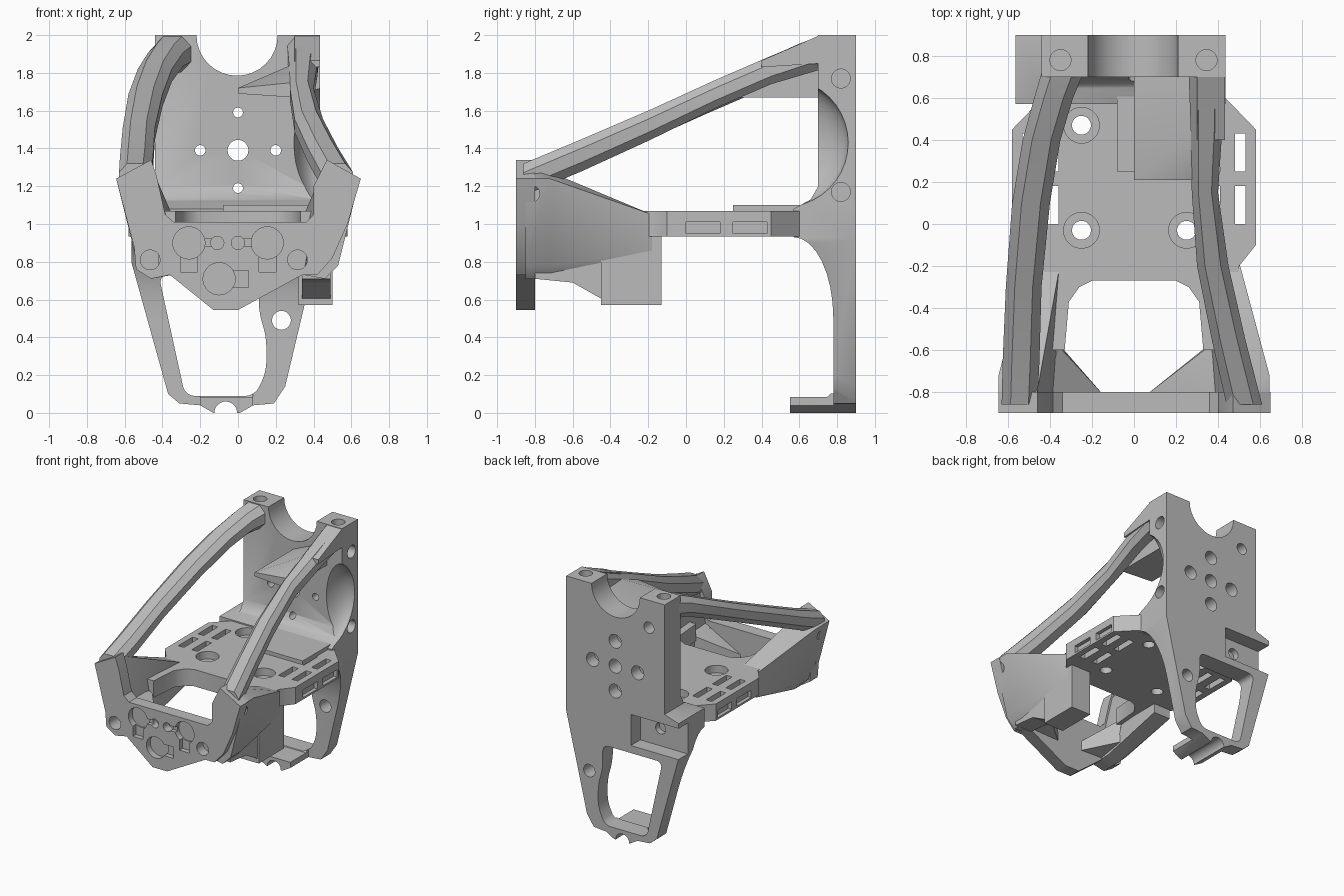
import bpy, bmesh, math
from mathutils import Vector, Matrix

if "Cube" in bpy.data.objects:
    bpy.data.objects.remove(bpy.data.objects["Cube"], do_unlink=True)

grey = bpy.data.materials.new("light grey plastic")
grey.use_nodes = True
grey.diffuse_color = (0.5, 0.5, 0.5, 1)
grey.node_tree.nodes["Principled BSDF"].inputs["Base Color"].default_value = (0.5, 0.5, 0.5, 1)


def finish(name, bm):
    bmesh.ops.recalc_face_normals(bm, faces=bm.faces)
    mesh = bpy.data.meshes.new(name)
    bm.to_mesh(mesh)
    bm.free()
    mesh.materials.append(grey)
    obj = bpy.data.objects.new(name, mesh)
    bpy.context.collection.objects.link(obj)
    return obj


def prism(name, pts, axis, a, b, r=0):
    """Extrude a 2D outline along an axis, with optional rounded corners."""
    place = {"x": lambda p, t: (t, p[0], p[1]), "y": lambda p, t: (p[0], t, p[1]),
             "z": lambda p, t: (p[0], p[1], t)}[axis]
    bm = bmesh.new()
    ends = [[bm.verts.new(place(p, t)) for p in pts] for t in (a, b)]
    for ring in ends:
        bm.faces.new(ring)
    sides = []
    for i in range(len(pts)):
        j = (i + 1) % len(pts)
        bm.faces.new((ends[0][i], ends[0][j], ends[1][j], ends[1][i]))
        sides.append(bm.edges.get((ends[0][i], ends[1][i])))
    bmesh.ops.recalc_face_normals(bm, faces=bm.faces)
    if r:
        bmesh.ops.bevel(bm, geom=sides, offset=r, segments=5, profile=0.5, affect="EDGES")
    return finish(name, bm)


def box(name, x, y, z):
    return prism(name, [(x[0], y[0]), (x[1], y[0]), (x[1], y[1]), (x[0], y[1])], "z", *z)


def rod(axis, center, r, depth):
    bm = bmesh.new()
    turn = Vector(axis).to_track_quat("Z", "Y").to_matrix().to_4x4()
    bmesh.ops.create_cone(bm, cap_ends=True, segments=32, radius1=r, radius2=r, depth=depth,
                          matrix=Matrix.Translation(center) @ turn)
    return finish("cutter", bm)


def hull(name, pts):
    bm = bmesh.new()
    for p in pts:
        bm.verts.new(p)
    out = bmesh.ops.convex_hull(bm, input=bm.verts)
    loose = {v for v in out["geom_interior"] + out["geom_unused"] if isinstance(v, bmesh.types.BMVert)}
    bmesh.ops.delete(bm, geom=list(loose), context="VERTS")
    return finish(name, bm)


def cut(obj, tool, operation="DIFFERENCE"):
    mod = obj.modifiers.new("cut", "BOOLEAN")
    mod.operation, mod.object, mod.solver = operation, tool, "EXACT"
    bpy.context.view_layer.objects.active = obj
    bpy.ops.object.modifier_apply(modifier=mod.name)
    bpy.data.objects.remove(tool, do_unlink=True)


X, Y, Z = (1, 0, 0), (0, 1, 0), (0, 0, 1)

# Back plate: front outline intersected with its side profile
plate = prism("back_plate", [(-0.44, 2), (-0.44, 1.12), (-0.565, 1.08), (-0.565, 0.8), (-0.37, 0.1),
              (-0.31, 0.05), (-0.2, 0.04), (-0.13, 0), (0.01, 0), (0.08, 0.04), (0.19, 0.05),
              (0.25, 0.14), (0.435, 0.92), (0.435, 2)], "y", 0.5, 0.9)
arc = [(0.57 + 0.21 * math.sin(a), 0.5 + 0.43 * math.cos(a))
       for a in (i * math.pi / 16 for i in range(9))]
profile = prism("cutter", [(0.95, 2.1), (0.7, 2.1), (0.7, 1.2), (0.66, 1.13), (0.57, 1.08)] + arc +
                [(0.78, 0.12), (0.75, 0.085), (0.55, 0.085), (0.55, -0.1), (0.95, -0.1)], "x", -1, 1)
cut(plate, profile, "INTERSECT")
cut(plate, prism("cutter", [(-0.42, 0.73), (-0.28, 0.09), (0.09, 0.09), (0.15, 0.22), (0.15, 0.4),
                            (0.11, 0.54), (0.11, 0.73)], "y", 0.4, 1, 0.05))
cut(plate, rod(Y, (-0.005, 0.8, 2), 0.215, 1))
cut(plate, rod(Y, (-0.065, 0.7, 0), 0.06, 1))
cut(plate, box("cutter", (-0.7, -0.14), (0.78, 1), (0.79, 1.04)))
for x in ((-0.7, -0.2), (0.08, 0.6)):
    cut(plate, box("cutter", x, (0.4, 0.78), (-0.1, 0.2)))

# Rounded scoop in the side of the plate
bm = bmesh.new()
bmesh.ops.create_uvsphere(bm, u_segments=32, v_segments=20, radius=0.34,
                          matrix=Matrix.Translation((0.44, 0.52, 1.43)) @ Matrix.Diagonal((0.5, 1, 1, 1)))
cut(plate, finish("cutter", bm))

# Plate holes: motor pattern, back screws, side screws and top screws
for x, z, r in [(0, 1.39, 0.055), (0.2, 1.39, 0.028), (-0.2, 1.39, 0.028), (0, 1.59, 0.026), (0, 1.19, 0.026)]:
    cut(plate, rod(Y, (x, 0.8, z), r, 0.6))
    cut(plate, rod(Y, (x, 0.9, z), 0.055, 0.2))
cut(plate, rod(Y, (0.23, 0.8, 0.49), 0.05, 0.6))
for x, z in [(-0.3, 1.78), (-0.32, 0.93)]:
    cut(plate, rod(Y, (x, 0.85, z), 0.045, 0.24))
for z in (1.77, 1.17):
    cut(plate, rod(X, (0.43, 0.82, z), 0.05, 0.3))
for x in (-0.35, 0.345):
    cut(plate, rod(Z, (x, 0.78, 2), 0.05, 0.3))

# Equipment shelf with curved front edge
half = [(0.2, -0.27), (0.26, -0.3), (0.31, -0.37), (0.33, -0.6), (0.45, -0.6), (0.5, -0.2), (0.58, -0.1),
        (0.58, 0.45), (0.435, 0.6), (0.435, 0.69)]
shelf = prism("shelf", half + [(-x, y) for x, y in reversed(half)], "z", 0.935, 1.07)
for x, y in [(-0.25, 0.47), (-0.25, -0.03), (0.25, -0.03), (0.25, 0.47)]:
    cut(shelf, rod(Z, (x, y, 1), 0.045, 0.4))
    cut(shelf, rod(Z, (x, y, 1.07), 0.085, 0.12))
for s in (-1, 1):
    for y0, y1 in [(0, 0.18), (0.25, 0.43)]:
        for x in (0.385, 0.505):
            cut(shelf, box("cutter", (s * x - 0.025, s * x + 0.025), (y0, y1), (0.8, 1.2)))
        cut(shelf, box("cutter", (s * 0.58 - 0.03, s * 0.58 + 0.03), (y0, y1), (0.95, 1.01)))
box("shelf_pad", (-0.08, 0.4), (0.25, 0.71), (1.06, 1.1))

# Gusset and lug between plate and left arm
hull("arm_gusset", [(0, 0.71, 1.69), (0.3, 0.71, 1.67), (0.3, 0.71, 1.85), (0, 0.71, 1.72),
                    (0, 0.21, 1.69), (0.3, 0.21, 1.67), (0.3, 0.21, 1.75), (0, 0.21, 1.72),
                    (0.3, 0.45, 1.85)])
prism("arm_lug", [(0.4, 1.83), (0.71, 1.85), (0.71, 2), (0.4, 1.865)], "x", 0.3, 0.434)


# Swept arms with eight-sided sections: y, inner x, outer x, bottom z, top z
def arm(name, stations):
    bm = bmesh.new()
    rings = []
    for y, x0, x1, z0, z1 in stations:
        a, b = (x1 - x0) * 0.25, (z1 - z0) * 0.28
        ring = [(x0 + a, z0), (x1 - a, z0), (x1, z0 + b), (x1, z1 - b),
                (x1 - a, z1), (x0 + a, z1), (x0, z1 - b), (x0, z0 + b)]
        rings.append([bm.verts.new((x, y, z)) for x, z in ring])
    for lo, hi in zip(rings, rings[1:]):
        for i in range(8):
            bm.faces.new((lo[i], lo[i - 1], hi[i - 1], hi[i]))
    bm.faces.new(rings[0])
    bm.faces.new(rings[-1])
    return finish(name, bm)


arm("right_arm", [(0.72, -0.44, -0.24, 1.81, 2), (0.6, -0.475, -0.29, 1.79, 1.955),
                  (0.4, -0.53, -0.35, 1.71, 1.865), (0.1, -0.58, -0.4, 1.58, 1.73),
                  (-0.3, -0.61, -0.44, 1.4, 1.555), (-0.65, -0.625, -0.45, 1.24, 1.4),
                  (-0.86, -0.63, -0.46, 1.15, 1.32)])
arm("left_arm", [(0.72, 0.26, 0.43, 1.82, 2), (0.45, 0.27, 0.42, 1.74, 1.89),
                 (0.15, 0.275, 0.4, 1.61, 1.76), (-0.2, 0.3, 0.45, 1.44, 1.6),
                 (-0.55, 0.37, 0.53, 1.28, 1.45), (-0.86, 0.44, 0.61, 1.15, 1.32)])

# Front face plate with ears
face = prism("front_face", [(-0.645, 1.24), (-0.46, 1.34), (-0.43, 1.25), (-0.385, 1.05), (-0.34, 1.01),
             (0.36, 1.01), (0.4, 1.05), (0.4, 1.2), (0.47, 1.34), (0.65, 1.24), (0.58, 1), (0.5, 0.82),
             (0.42, 0.73), (0.34, 0.73), (0.0, 0.545), (-0.13, 0.545), (-0.36, 0.73), (-0.46, 0.71),
             (-0.54, 0.76), (-0.55, 0.88), (-0.59, 1.03)], "y", -0.9, -0.8)
for x, z, sx, sz in [(-0.26, 0.9, -0.26, 0.79), (0.155, 0.9, 0.155, 0.79), (-0.1, 0.71, 0.01, 0.71)]:
    cut(face, rod(Y, (x, -0.9, z), 0.085, 0.1))
    cut(face, box("cutter", (sx - 0.045, sx + 0.045), (-1, -0.86), (sz - 0.045, sz + 0.045)))
for x in (-0.11, 0.0):
    cut(face, rod(Y, (x, -0.9, 0.9), 0.035, 0.14))
cut(face, box("cutter", (-0.2, -0.1), (-1, -0.87), (0.88, 0.92)))
cut(face, box("cutter", (0, 0.09), (-1, -0.87), (0.88, 0.92)))

# Tapered cheeks and corner webs joining the face to the shelf
cheeks = []
for s, name in [(-1, "right"), (1, "left")]:
    outline = [(0.645, 1.24), (0.47, 1.33), (0.4, 1.04), (0.35, 0.73), (0.46, 0.71), (0.53, 0.78)]
    pts = [(s * x, -0.85, z) for x, z in outline]
    pts += [(s * x, -0.72, min(z, 1.26)) for x, z in outline]
    pts += [(s * x, -0.18, z) for x in (0.35, 0.5) for z in (0.86, 1.05)]
    cheeks.append(hull(name + "_cheek", pts))
    tip = 0.14 if s < 0 else 0.05
    hull(name + "_web", [(s * tip, -0.82, 0.73), (s * 0.35, -0.58, 0.78), (s * 0.42, -0.82, 0.74),
                         (s * 0.42, -0.58, 0.78), (s * 0.42, -0.82, 1), (s * 0.36, -0.58, 0.98),
                         (s * 0.42, -0.58, 0.98), (s * tip, -0.82, 0.8)])

# Side pocket housing under the left cheek, flaring in from the face
hull("left_housing", [(x, y, z) for x in (0.32, 0.5) for y in (-0.45, -0.13) for z in (0.57, 0.94)])
for y0, z0, y1, z1 in [(-0.8, 0.71, -0.6, 0.69), (-0.6, 0.69, -0.44, 0.6)]:
    prism("left_housing_neck", [(y0, z0), (y1, z1), (y1, 0.96), (y0, 0.96)], "x", 0.34, 0.49)

# Screw holes through ears and cheeks
for x, parts in [(-0.465, (face, cheeks[0])), (0.315, (face,))]:
    for part in parts:
        cut(part, rod(Y, (x, -0.9, 0.81), 0.052, 0.3))
for s, cheek in zip((-1, 1), cheeks):
    cut(cheek, rod(X, (s * 0.6, -0.82, 1.16), 0.045, 0.2))

# Smooth shading with sharp edges kept
bpy.ops.object.select_all(action="DESELECT")
for obj in bpy.context.scene.objects:
    if obj.type == "MESH" and grey.name in obj.data.materials:
        obj.select_set(True)
        bpy.context.view_layer.objects.active = obj
bpy.ops.object.shade_smooth_by_angle(angle=math.radians(35))
